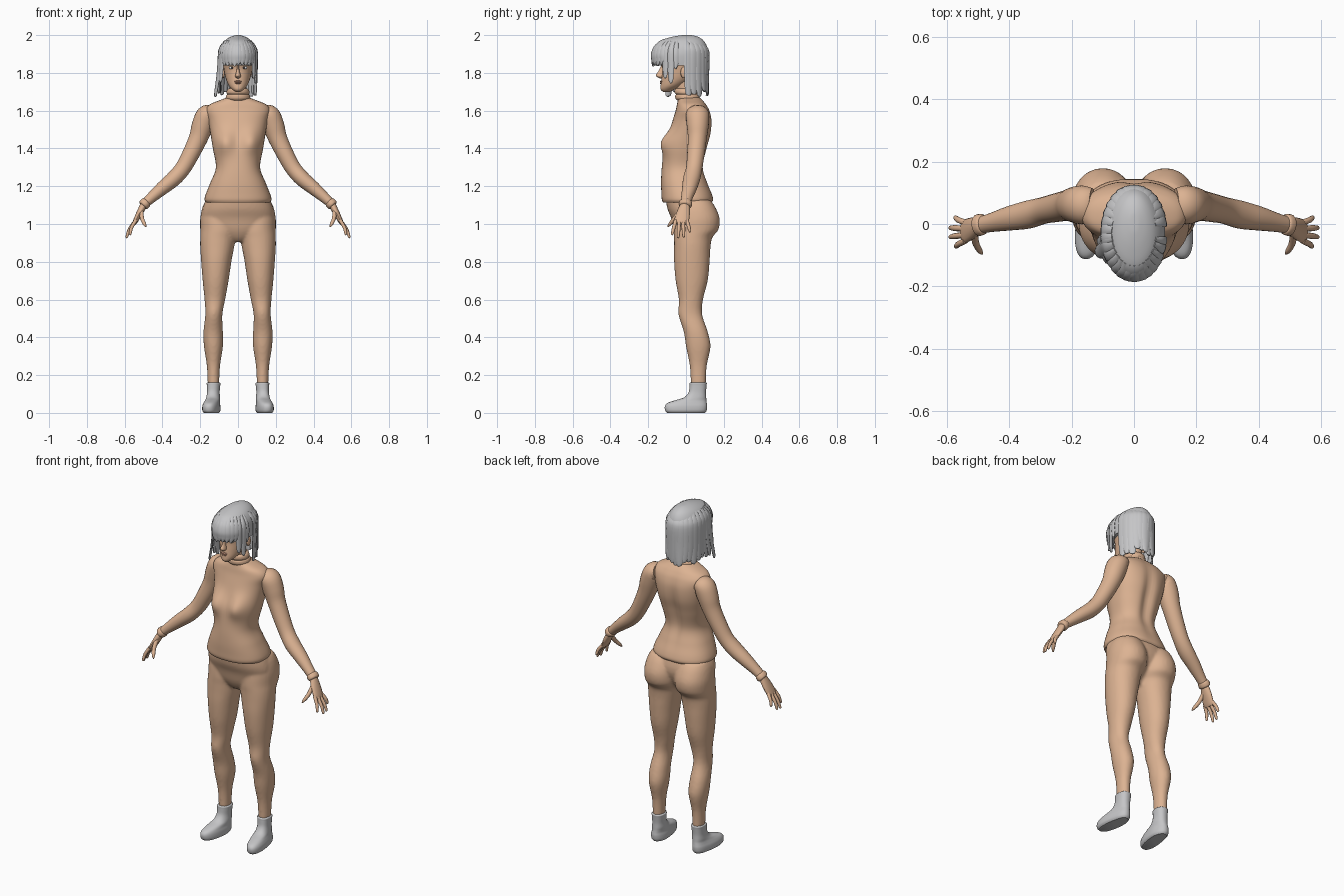
import bpy, bmesh, math, random
from mathutils import Vector

random.seed(4)
if "Cube" in bpy.data.objects:
    bpy.data.objects.remove(bpy.data.objects["Cube"], do_unlink=True)


def material(name, r, g, b):
    m = bpy.data.materials.new(name)
    m.use_nodes = True
    m.diffuse_color = (r, g, b, 1)
    bsdf = next(n for n in m.node_tree.nodes if n.type == 'BSDF_PRINCIPLED')
    bsdf.inputs["Base Color"].default_value = (r, g, b, 1)
    bsdf.inputs["Roughness"].default_value = 0.7
    return m


skin = material("warm skin", 0.72, 0.45, 0.29)
grey = material("light grey", 0.56, 0.56, 0.57)
white = material("eye white", 0.75, 0.75, 0.75)
dark = material("dark iris", 0.06, 0.05, 0.05)
rose = material("lip rose", 0.55, 0.29, 0.2)
made = []


def smooth_rows(rows, steps):
    """Catmull-Rom interpolation of rows of numbers."""
    out = []
    for i in range(len(rows) - 1):
        a, b, c, d = (rows[max(i - 1, 0)], rows[i], rows[i + 1], rows[min(i + 2, len(rows) - 1)])
        for s in range(steps):
            t = s / steps
            out.append([q + t * (r - p) / 2 + t * t * (p - 2.5 * q + 2 * r - s4 / 2)
                        + t ** 3 * (1.5 * (q - r) + (s4 - p) / 2)
                        for p, q, r, s4 in zip(a, b, c, d)])
    out.append(list(rows[-1]))
    return out


def skin_rings(rings):
    """Join equal rings of points into a closed tube."""
    n = len(rings[0])
    verts = [v for ring in rings for v in ring]
    faces = [(k * n + j, k * n + (j + 1) % n, (k + 1) * n + (j + 1) % n, (k + 1) * n + j)
             for k in range(len(rings) - 1) for j in range(n)]
    faces.append(tuple(range(n)))
    faces.append(tuple(range(len(verts) - n, len(verts))))
    return verts, faces


def stack(rows, power=2.0, n=32, steps=4):
    """Level slices: height, low x, high x, front y, back y."""
    rings = []
    for z, x0, x1, y0, y1 in smooth_rows(rows, steps):
        ring = []
        for j in range(n):
            a = math.tau * j / n
            c, s = math.cos(a), math.sin(a)
            u = math.copysign(abs(c) ** (2 / power), c)
            v = math.copysign(abs(s) ** (2 / power), s)
            ring.append(Vector(((x0 + x1) / 2 + u * (x1 - x0) / 2,
                                (y0 + y1) / 2 + v * (y1 - y0) / 2, z)))
        rings.append(ring)
    return skin_rings(rings)


def both(rows):
    """Slices symmetric in x: height, half width, front y, back y."""
    return [(z, -w, w, f, b) for z, w, f, b in rows]


def limb(rows, side=(0, 1, 0), n=16, steps=4):
    """Tube along a path: x, y, z, half width along side, half thickness."""
    rows = smooth_rows(rows, steps)
    pts = [Vector(r[:3]) for r in rows]
    rings = []
    for i, r in enumerate(rows):
        t = (pts[min(i + 1, len(pts) - 1)] - pts[max(i - 1, 0)]).normalized()
        nrm = t.cross(Vector(side)).normalized()
        w = nrm.cross(t)
        rings.append([pts[i] + w * (r[3] * math.cos(math.tau * j / n))
                      + nrm * (r[4] * math.sin(math.tau * j / n)) for j in range(n)])
    return skin_rings(rings)


def flip(part):
    return [Vector((-v.x, v.y, v.z)) for v in part[0]], part[1]


def make(name, parts, mat):
    bm = bmesh.new()
    for verts, faces in parts:
        vs = [bm.verts.new(v) for v in verts]
        for f in faces:
            bm.faces.new([vs[i] for i in f])
    bmesh.ops.recalc_face_normals(bm, faces=bm.faces)
    me = bpy.data.meshes.new(name)
    bm.to_mesh(me)
    bm.free()
    me.materials.append(mat)
    ob = bpy.data.objects.new(name, me)
    bpy.context.collection.objects.link(ob)
    made.append(ob)
    return ob


def pair(name, parts, mat):
    make("left_" + name, parts, mat)
    make("right_" + name, [flip(p) for p in parts], mat)


def blob(x, y, z, rx, ry, rz):
    """Ellipsoid as a stack of slices."""
    rows = []
    for k in range(9):
        a = math.pi * (k + 0.15) / 8.3
        s = math.sin(a)
        rows.append((z - rz * math.cos(a), x - rx * s, x + rx * s, y - ry * s, y + ry * s))
    return stack(rows, n=16, steps=1)


# Torso with bust, spine groove and a flared hem
torso = stack(both([
    (1.115, .17, -.122, .138), (1.13, .177, -.128, .145), (1.16, .17, -.13, .138),
    (1.22, .146, -.132, .115), (1.3, .117, -.128, .095), (1.4, .133, -.115, .115),
    (1.48, .146, -.09, .135), (1.55, .158, -.07, .138), (1.6, .17, -.055, .126),
    (1.632, .15, -.048, .108), (1.654, .1, -.043, .09), (1.672, .05, -.04, .07)]), 2.3, 64, 6)
for v in torso[0]:
    if v.y < 0:
        r2 = ((abs(v.x) - .072) / .05) ** 2 + ((v.z - 1.435) / .06) ** 2
        v.y -= .036 * math.exp(-r2)
    else:
        v.y -= .02 * math.exp(-(v.x / .03) ** 2 - ((v.z - 1.4) / .17) ** 2)
make("torso", [torso], skin)

# Hips and legs fused into one surface
pelvis = stack(both([(.905, .03, -.02, .05), (.93, .08, -.042, .07), (.97, .15, -.062, .11),
                     (1.03, .188, -.078, .14), (1.08, .187, -.098, .145),
                     (1.135, .168, -.108, .132)]), 2.2, 48)
leg = stack([
    (.15, .1, .16, .025, .105), (.25, .095, .165, .02, .11), (.35, .08, .18, 0, .13),
    (.43, .08, .183, -.012, .115), (.52, .083, .173, -.04, .086), (.6, .068, .177, -.038, .09),
    (.7, .05, .187, -.055, .115), (.8, .035, .195, -.063, .125), (.88, .02, .2, -.063, .13),
    (.93, .012, .2, -.063, .14), (.97, 0, .2, -.064, .172), (1.03, 0, .2, -.06, .178),
    (1.09, .01, .188, -.05, .155), (1.125, .03, .17, -.03, .13)], 2.1)
legs = make("hips_and_legs", [pelvis, leg, flip(leg)], skin)
fuse = legs.modifiers.new("fuse", 'REMESH')
fuse.mode = 'VOXEL'
fuse.voxel_size = .008
fuse.use_smooth_shade = True
relax = legs.modifiers.new("relax", 'SMOOTH')
relax.factor = .5
relax.iterations = 5

# Boots, toes turned slightly outward
boot = stack([
    (0, .097, .172, -.1, .1), (.012, .09, .18, -.11, .109), (.035, .09, .18, -.112, .112),
    (.052, .093, .175, -.098, .11), (.066, .094, .17, -.06, .108), (.082, .095, .167, -.01, .107),
    (.11, .097, .164, .014, .106), (.145, .094, .165, .019, .109), (.158, .093, .166, .02, .11),
    (.162, .1, .16, .027, .104)], 2.3)
for v in boot[0]:
    v.x += .12 * max(0, .05 - v.y)
pair("boot", [boot], grey)

# Arms, cuffs and hands
pair("arm", [limb([
    (.135, .06, 1.588, .055, .04), (.165, .061, 1.575, .062, .056), (.188, .062, 1.52, .058, .057),
    (.21, .06, 1.455, .05, .05), (.25, .052, 1.37, .046, .045), (.292, .043, 1.295, .043, .042),
    (.34, .03, 1.24, .045, .041), (.4, .018, 1.19, .039, .036), (.46, .004, 1.138, .03, .028),
    (.505, -.006, 1.097, .026, .022)], n=24)], skin)
pair("cuff", [limb([(.482, 0, 1.119, .027, .024), (.487, -.001, 1.114, .034, .029),
                    (.5, -.004, 1.101, .035, .029), (.505, -.005, 1.096, .027, .022)])], skin)
hand = [limb([(.498, -.005, 1.103, .025, .019), (.52, -.014, 1.06, .035, .017),
              (.543, -.024, 1.015, .038, .013), (.55, -.026, 1.0, .03, .009)])]
for y, tip in ((.004, (.575, .022, .957)), (-.015, (.592, -.012, .93)),
               (-.035, (.592, -.042, .926)), (-.054, (.573, -.074, .942))):
    base, end = Vector((.541, y, 1.02)), Vector(tip)
    mid = base.lerp(end, .55) + Vector((.005, 0, .003))
    hand.append(limb([(*base, .01, .01), (*mid, .0095, .009), (*base.lerp(end, .93), .007, .007),
                      (*end, .002, .002)], n=10))
hand.append(limb([(.512, -.022, 1.075, .014, .012), (.508, -.06, 1.03, .012, .011),
                  (.495, -.085, 1.0, .009, .009), (.487, -.096, .985, .003, .003)], n=10))
pair("hand", hand, skin)

# Neck with a folded collar
make("neck", [stack(both([(1.64, .05, -.04, .065), (1.7, .044, -.05, .05),
                          (1.77, .045, -.065, .045)]))], skin)
make("collar", [stack(both([(1.655, .055, -.048, .072), (1.665, .065, -.056, .074),
                            (1.68, .062, -.057, .069), (1.686, .057, -.053, .064),
                            (1.695, .061, -.06, .064), (1.71, .057, -.06, .06),
                            (1.718, .047, -.052, .052)]))], skin)

# Head and face
make("head", [stack(both([
    (1.7, .014, -.122, -.085), (1.712, .03, -.134, -.06), (1.735, .05, -.134, -.015),
    (1.775, .066, -.129, .04), (1.82, .075, -.125, .062), (1.86, .08, -.135, .075),
    (1.9, .08, -.135, .08), (1.94, .065, -.11, .07), (1.965, .03, -.06, .04)]))], skin)
make("nose", [stack(both([
    (1.771, .006, -.14, -.11), (1.779, .014, -.153, -.11), (1.788, .014, -.16, -.11),
    (1.81, .008, -.146, -.11), (1.838, .005, -.132, -.105)]), n=16)], skin)
make("lips", [blob(0, -.13, 1.754, .02, .009, .005), blob(0, -.13, 1.746, .017, .009, .005)], rose)
pair("eye", [blob(.033, -.112, 1.827, .016, .009, .008)], white)
pair("iris", [blob(.032, -.119, 1.827, .006, .004, .006)], dark)
pair("ear", [blob(.078, -.012, 1.802, .009, .017, .03)], skin)

# Hair cap
make("hair_cap", [stack(both([
    (1.838, .096, -.163, .108), (1.87, .099, -.176, .114), (1.905, .099, -.178, .117),
    (1.94, .09, -.168, .111), (1.97, .07, -.138, .094), (1.988, .046, -.085, .07),
    (1.998, .02, -.035, .04), (2.0, .006, -.01, .015)]), n=48)], grey)


def lock(degrees, end, width, flare=1.0):
    """Flat hair lock draped from the crown at a compass angle."""
    a = math.radians(degrees)
    c, s = math.cos(a), math.sin(a)
    low = (1.9 + end) / 2
    rows = [(c * .1 * k, -.03 + s * .148 * k, z, width * w, .006)
            for k, z, w in ((.68, 1.968, .5), (.91, 1.938, .85), (1.01, 1.9, 1),
                            (1 + .4 * (flare - 1), low, 1),
                            (flare * .99, end + .015, .7), (flare * .98, end, .15))]
    return limb(rows, (-s, c, 0), 8, 4)


# Locks around the back and sides, then the fringe
back = [lock(18 + i * 13, 1.685 + random.uniform(-.012, .02), .026, random.uniform(.96, 1.04))
        for i in range(14)]
make("back_locks", back, grey)
make("side_locks", [lock(-20, 1.745, .018), lock(-33, 1.77, .017), lock(-10, 1.82, .016),
                    lock(200, 1.675, .024, 1.27), lock(190, 1.7, .022, 1.15),
                    lock(212, 1.75, .02, 1.1)], grey)
make("fringe_locks", [lock(225 + i * 11.5, 1.838 + random.uniform(-.004, .006), .021, 1.0)
                      for i in range(9)], grey)

# Smooth shading with sharp rims
bpy.ops.object.select_all(action='DESELECT')
for ob in made:
    ob.select_set(True)
bpy.context.view_layer.objects.active = made[0]
bpy.ops.object.shade_smooth_by_angle(angle=math.radians(45))
